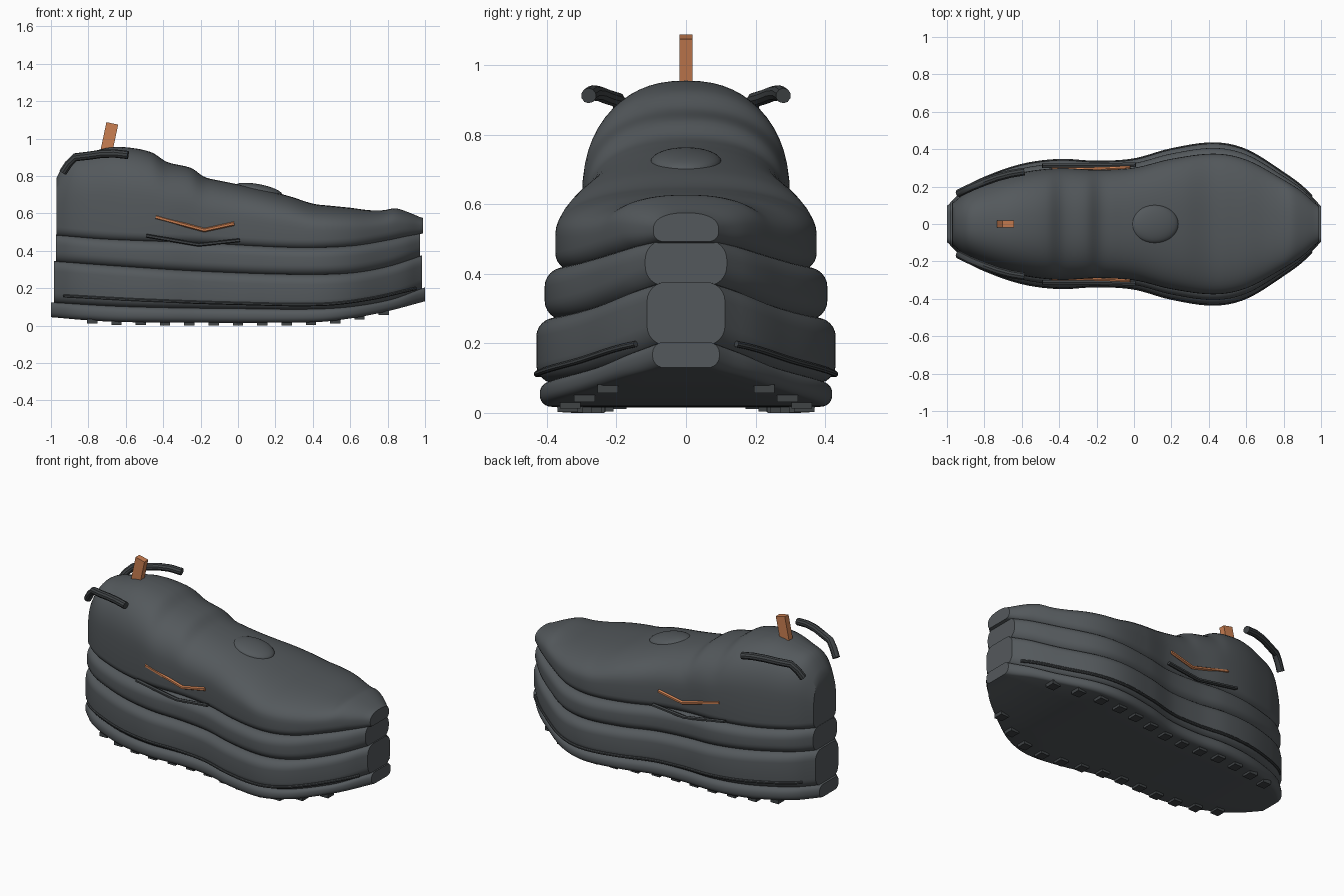
import bpy, bmesh, math
from mathutils import Vector, Matrix

if "Cube" in bpy.data.objects:
    bpy.data.objects.remove(bpy.data.objects["Cube"])


def material(name, rgb):
    m = bpy.data.materials.new(name)
    m.diffuse_color = (*rgb, 1)
    m.use_nodes = True
    m.node_tree.nodes["Principled BSDF"].inputs["Base Color"].default_value = m.diffuse_color
    return m


GREY = material("charcoal grey", (0.088, 0.099, 0.107))
DARK = material("dark grey", (0.05, 0.056, 0.06))
ORANGE = material("burnt orange", (0.60, 0.215, 0.085))


def curve(pts):
    """Smooth function through (x, value) points."""
    def slope(i):
        a, b = pts[max(i - 1, 0)], pts[min(i + 1, len(pts) - 1)]
        return (b[1] - a[1]) / (b[0] - a[0])

    def f(x):
        x = min(max(x, pts[0][0]), pts[-1][0])
        i = 0
        while i < len(pts) - 2 and x > pts[i + 1][0]:
            i += 1
        (x0, y0), (x1, y1) = pts[i], pts[i + 1]
        h = x1 - x0
        t = (x - x0) / h
        return ((2*t**3 - 3*t*t + 1) * y0 + (t**3 - 2*t*t + t) * h * slope(i)
                + (3*t*t - 2*t**3) * y1 + (t**3 - t*t) * h * slope(i + 1))
    return f


def finish(name, bm, mat, angle=35):
    bmesh.ops.recalc_face_normals(bm, faces=bm.faces)
    me = bpy.data.meshes.new(name)
    bm.to_mesh(me)
    bm.free()
    me.materials.append(mat)
    ob = bpy.data.objects.new(name, me)
    bpy.context.collection.objects.link(ob)
    bpy.ops.object.select_all(action='DESELECT')
    ob.select_set(True)
    bpy.context.view_layer.objects.active = ob
    if angle:
        bpy.ops.object.shade_smooth_by_angle(angle=math.radians(angle))
    return ob


def skin(bm, rings):
    """Join closed rings of points and cap both ends."""
    loops = [[bm.verts.new(p) for p in r] for r in rings]
    n = len(loops[0])
    for a, b in zip(loops, loops[1:]):
        for i in range(n):
            bm.faces.new((a[i], a[(i + 1) % n], b[(i + 1) % n], b[i]))
    bm.faces.new(loops[0])
    bm.faces.new(loops[-1])


def loft(name, x0, x1, section, mat, steps=84):
    bm = bmesh.new()
    rings = []
    for i in range(steps + 1):
        x = x0 + (x1 - x0) * i / steps
        half = section(x)
        ring = half + [(-y, z) for y, z in reversed(half)]
        rings.append([(x, y, z) for y, z in ring])
    skin(bm, rings)
    return finish(name, bm, mat)


def sweep(bm, path, ry, rz, sides=8):
    """Tube with an oval section along a mostly lengthwise path."""
    path = [Vector(p) for p in path]
    rings = []
    for i, p in enumerate(path):
        t = (path[min(i + 1, len(path) - 1)] - path[max(i - 1, 0)]).normalized()
        side = Vector((0, 0, 1)).cross(t).normalized()
        up = t.cross(side)
        rings.append([p + side * ry * math.cos(a) + up * rz * math.sin(a)
                      for a in (math.tau * (k + .5) / sides for k in range(sides))])
    skin(bm, rings)


def mirrored_tubes(name, path, ry, rz, mat, sides=8):
    bm = bmesh.new()
    for s in (1, -1):
        sweep(bm, [(x, s * y, z) for x, y, z in path], ry, rz, sides)
    return finish(name, bm, mat)


# Shared plan outline and the heights of the seams between the layers
outline = curve([(-1, .10), (-.97, .13), (-.9, .195), (-.8, .25), (-.6, .32), (-.4, .347),
                 (-.2, .337), (0, .35), (.2, .405), (.43, .437), (.6, .40), (.8, .275),
                 (.9, .20), (.97, .128), (1, .10)])
ground = curve([(-1, .045), (-.8, .028), (-.6, .018), (.4, .018), (.6, .038), (.8, .077), (1, .13)])
seam1 = curve([(-1, .12), (-.6, .098), (0, .087), (.5, .088), (.8, .13), (1, .20)])
seam2 = curve([(-1, .34), (-.6, .31), (-.2, .285), (.3, .268), (.6, .275), (.8, .31), (1, .375)])
seam3 = curve([(-1, .485), (-.7, .46), (-.2, .44), (.3, .415), (.6, .423), (.8, .455), (1, .50)])
top = curve([(-.97, .79), (-.94, .845), (-.89, .90), (-.8, .925), (-.68, .953), (-.57, .95),
             (-.46, .925), (-.38, .875), (-.25, .842), (-.18, .795), (-.1, .775), (0, .755),
             (.2, .71), (.28, .69), (.4, .652), (.5, .64), (.6, .63), (.7, .617), (.78, .617),
             (.84, .627), (.9, .61), (.985, .575)])


def slab(low, high, scale, r):
    """Half section of a sole layer: box with rounded edges."""
    def section(x):
        w, a, b = outline(x) * scale, low(x), high(x)
        q = min(r, (b - a) * .45)
        arc = [math.pi / 2 * k / 6 for k in range(7)]
        return ([(w * .01, a), (w * .5, a)]
                + [(w - q + q * math.sin(t), a + q - q * math.cos(t)) for t in arc]
                + [(w - q + q * math.cos(t), b - q + q * math.sin(t)) for t in arc]
                + [(w * .5, b), (w * .01, b)])
    return section


def upper_section(x):
    """Half section of the upper: rounded foot, upright wall, domed top."""
    w, a, b = outline(x) * .86, seam3(x) - .005, top(x)
    c = a + (b - a) * .42
    q = min(.05, (c - a) * .8)
    pts = [(w * .01, a), (w * .5, a)]
    pts += [(w - q + q * math.sin(t), a + q - q * math.cos(t))
            for t in (math.pi / 2 * k / 6 for k in range(7))]
    for k in range(15):
        t = math.pi / 2 * k / 14
        pts.append((max(w * math.cos(t) ** .85, w * .01) if k < 14 else w * .01,
                    c + (b - c) * math.sin(t) ** .85))
    return pts


# Stacked sole layers and the upper
loft("outsole", -1, 1, slab(ground, lambda x: seam1(x) + .004, .962, .04), GREY)
loft("lower_midsole", -.985, .985, slab(seam1, lambda x: seam2(x) + .006, .985, .055), GREY)
loft("upper_midsole", -.972, .972, slab(seam2, lambda x: seam3(x) + .003, .93, .055), GREY)
loft("upper", -.97, .99, upper_section, GREY, 110)

# Thin ridge running along the lower midsole
ridge_z = curve([(-.93, .158), (-.5, .135), (0, .118), (.45, .113), (.7, .142), (.95, .198)])
xs = [-.93 + 1.88 * i / 60 for i in range(61)]
mirrored_tubes("midsole_ridge", [(x, outline(x) * .985 - .002, ridge_z(x)) for x in xs],
               .009, .009, DARK)

# Side accent strokes
mirrored_tubes("side_accent", [(-.44, .293, .58), (-.18, .294, .51), (-.02, .302, .545)],
               .011, .011, ORANGE, 6)
mirrored_tubes("side_trim", [(-.49, .312, .48), (-.21, .312, .432), (.01, .317, .456)],
               .014, .010, DARK, 6)

# Padded collar rolls
mirrored_tubes("collar_roll", [(-.935, .165, .82), (-.905, .18, .865), (-.87, .197, .90),
                               (-.80, .225, .908), (-.73, .25, .918), (-.66, .268, .92),
                               (-.588, .28, .912)], .022, .022, DARK, 10)

# Pull tab
bm = bmesh.new()
bmesh.ops.create_cube(bm, size=1, matrix=Matrix.Translation((-.687, 0, 1.01))
                      @ Matrix.Rotation(math.radians(12), 4, 'Y')
                      @ Matrix.Diagonal((.064, .038, .145, 1)))
finish("pull_tab", bm, ORANGE, 0)

# Tongue pad
bm = bmesh.new()
bmesh.ops.create_uvsphere(bm, u_segments=32, v_segments=16, radius=1,
                          matrix=Matrix.Translation((.11, 0, .722))
                          @ Matrix.Rotation(math.radians(11), 4, 'Y')
                          @ Matrix.Diagonal((.13, .102, .034, 1)))
finish("tongue_pad", bm, GREY)

# Tread lugs along both edges of the outsole
bm = bmesh.new()
for i in range(13):
    x = -.78 + i * .13
    for s in (1, -1):
        bmesh.ops.create_cube(bm, size=1, matrix=Matrix.Translation(
            (x, s * outline(x) * .78, ground(x) - .003))
            @ Matrix.Diagonal((.055, .06, .024, 1)))
finish("tread_lugs", bm, DARK, 0)
